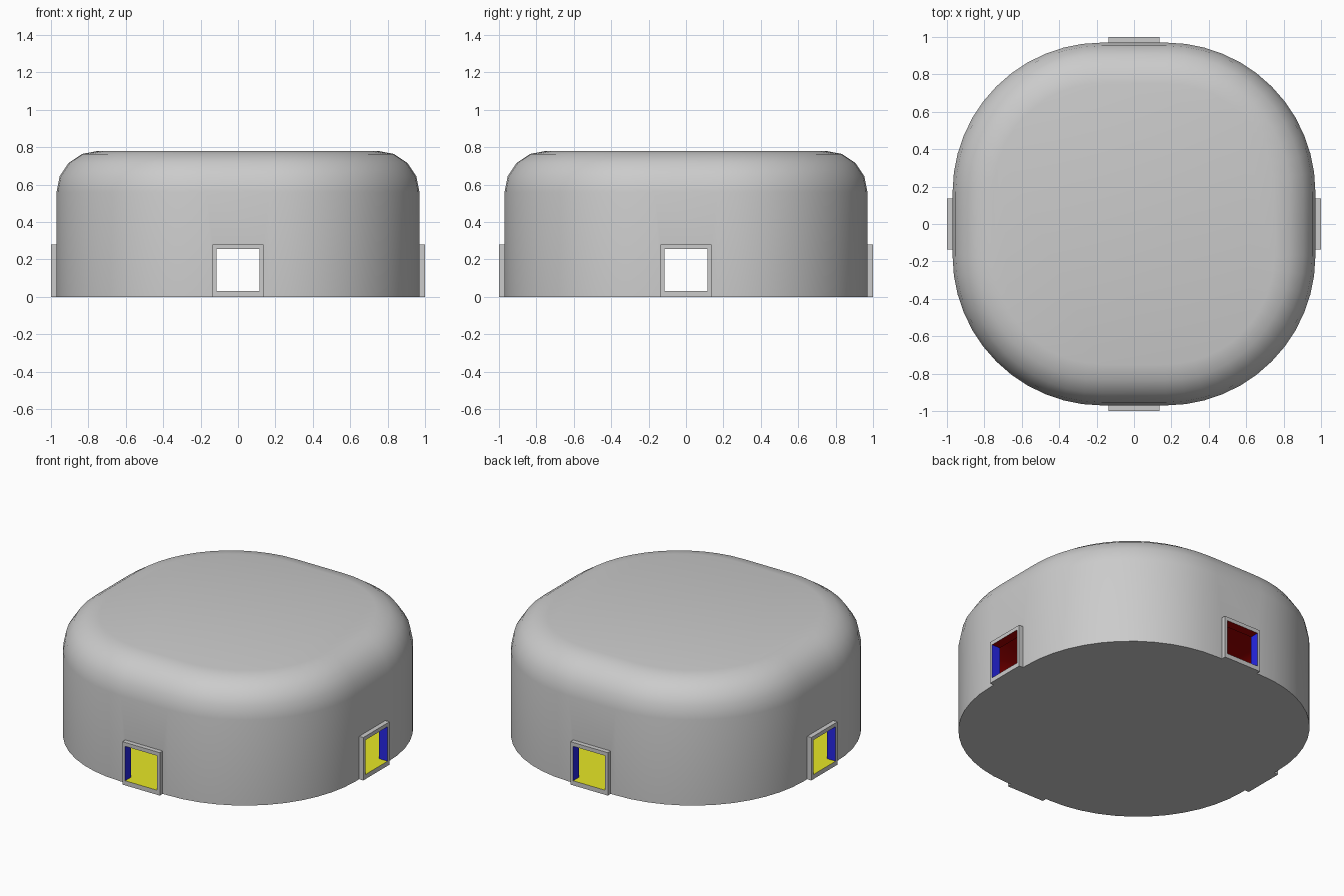
import bpy, bmesh, math

if "Cube" in bpy.data.objects:
    bpy.data.objects.remove(bpy.data.objects["Cube"])

def material(name, rgb):
    m = bpy.data.materials.new(name)
    m.diffuse_color = (*rgb, 1)
    m.use_nodes = True
    m.node_tree.nodes["Principled BSDF"].inputs["Base Color"].default_value = m.diffuse_color
    return m

grey = material("shell_grey", (0.6, 0.6, 0.6))
yellow = material("floor_yellow", (0.8, 0.8, 0.02))
red = material("ceiling_red", (0.4, 0.0, 0.0))
blue = material("wall_blue", (0.02, 0.02, 0.8))

def finish(bm, name, inside):
    bmesh.ops.recalc_face_normals(bm, faces=bm.faces)
    me = bpy.data.meshes.new(name)
    for m in (grey, yellow, red, blue):
        me.materials.append(m)
    if inside:  # cutter: bottom makes floor, top makes ceiling, sides make walls
        for f in bm.faces:
            nz = f.normal.z
            f.material_index = 1 if nz < -0.5 else 2 if nz > 0.1 else 3
    bm.to_mesh(me)
    bm.free()
    ob = bpy.data.objects.new(name, me)
    bpy.context.collection.objects.link(ob)
    return ob

def rounded_block(name, c, r, z0, z1, bevel, inside=False, seg=12, steps=4):
    # rounded-square plan with a rounded top edge
    bm = bmesh.new()
    levels = [(0, z0)] + [
        (bevel * (1 - math.cos(a)), z1 - bevel + bevel * math.sin(a))
        for a in (math.pi / 2 * i / steps for i in range(steps + 1))]
    rings = []
    for inset, z in levels:
        ring = []
        for q, (sx, sy) in enumerate(((1, 1), (-1, 1), (-1, -1), (1, -1))):
            for i in range(seg + 1):
                a = math.pi / 2 * (q + i / seg)
                ring.append(bm.verts.new((sx * c + (r - inset) * math.cos(a),
                                          sy * c + (r - inset) * math.sin(a), z)))
        rings.append(ring)
    n = len(rings[0])
    for lo, hi in zip(rings, rings[1:]):
        for i in range(n):
            j = (i + 1) % n
            bm.faces.new((lo[i], lo[j], hi[j], hi[i]))
    bm.faces.new(rings[0])
    bm.faces.new(rings[-1])
    return finish(bm, name, inside)

def box(name, hx, hy, z0, z1, inside=False):
    bm = bmesh.new()
    bmesh.ops.create_cube(bm, size=2)
    for v in bm.verts:
        v.co = (v.co.x * hx, v.co.y * hy, z0 if v.co.z < 0 else z1)
    return finish(bm, name, inside)

# Outer shell, door surrounds, hollow room and the four openings
shell = rounded_block("shell", 0.17, 0.80, 0, 0.78, 0.22)
parts = [
    (box("door_frames_y", 0.135, 1.0, 0, 0.28), 'UNION'),
    (box("door_frames_x", 1.0, 0.135, 0, 0.28), 'UNION'),
    (rounded_block("room_cutter", 0.17, 0.77, 0.03, 0.75, 0.19, True), 'DIFFERENCE'),
    (box("opening_cutter_y", 0.115, 1.2, 0.03, 0.255, True), 'DIFFERENCE'),
    (box("opening_cutter_x", 1.2, 0.115, 0.03, 0.255, True), 'DIFFERENCE'),
]
bpy.context.view_layer.objects.active = shell
shell.select_set(True)
for ob, op in parts:
    mod = shell.modifiers.new(ob.name, 'BOOLEAN')
    mod.operation = op
    mod.solver = 'EXACT'
    mod.material_mode = 'INDEX'
    mod.object = ob
    bpy.ops.object.modifier_apply(modifier=mod.name)
    bpy.data.objects.remove(ob)

bpy.ops.object.shade_smooth_by_angle(angle=math.radians(30))
